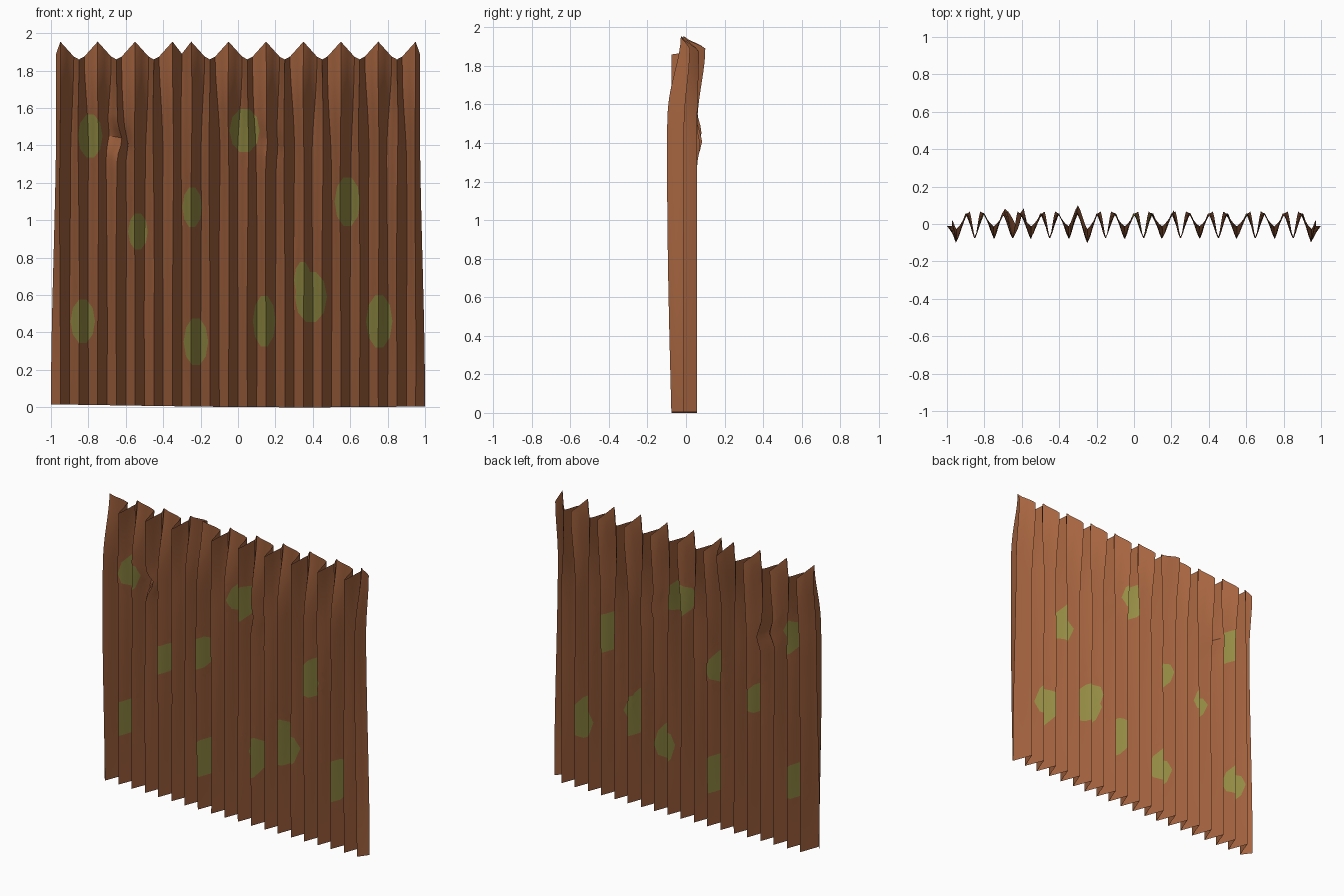
import bpy, bmesh, math
from mathutils import Vector

cube = bpy.data.objects.get("Cube")
if cube:
    bpy.data.objects.remove(cube, do_unlink=True)

FOLDS, SUB, ROWS = 40, 4, 44
# Front pleats that are gathered up into a tall hook point
PEAKS = set(range(1, 14, 4)) | set(range(15, FOLDS, 4))


def material(name, rgb):
    m = bpy.data.materials.new(name)
    m.use_nodes = True
    m.diffuse_color = (*rgb, 1)
    m.node_tree.nodes["Principled BSDF"].inputs["Base Color"].default_value = (*rgb, 1)
    return m


def smooth(a, b, v):
    v = min(max((v - a) / (b - a), 0), 1)
    return v * v * (3 - 2 * v)


def fold_point(i, t):
    """Point on crease line i at height fraction t."""
    x = -1 + 2 * i / FOLDS
    gather = smooth(0.75, 1, t) ** 1.5
    low = 0.01 - 0.01 * math.sin(1.6 * x + 1)
    if i in (0, FOLDS):                       # free side edges
        x *= 1 - 0.028 * smooth(0, 0.85, t)
        y, top = -0.01 + 0.03 * gather, 1.89
    elif i % 2 == 0:                          # back creases
        side = (i - 1 in PEAKS) - (i + 1 in PEAKS)
        x += 0.022 * side * smooth(0.7, 1, t)
        y, top = 0.057 + 0.01 * gather, 1.875
        if i == 14:                           # between the paired points
            y, top = 0.057 + 0.043 * gather, 1.89
    elif i in PEAKS:                          # tall front creases
        bow = 0.022 if i in (1, 15, 39) else 0.002
        y = -0.076 - bow * math.sin(math.pi * min(1, t * 0.75)) + 0.065 * gather
        top = 1.955
    else:                                     # short front creases
        y, top = -0.074, 1.86
    if 0 < i < FOLDS:
        x += 0.007 * t * math.sin(2.3 * i + 5 * t) * (1 - gather)
    return Vector((x, y, low + (top - low) * t))


def dent(p, cx, cz, push):
    """Local crumple in the cloth."""
    d = ((p.x - cx) / 0.06) ** 2 + ((p.z - cz + 0.5 * (p.x - cx)) / 0.06) ** 2
    w = math.exp(-d)
    p.y += push * w
    p.x += 0.5 * push * w


# Pleated cloth sheet
bm = bmesh.new()
columns = []
for c in range(FOLDS * SUB + 1):
    i, f = min(c // SUB, FOLDS - 1), 0
    f = c / SUB - i
    column = []
    for r in range(ROWS + 1):
        t = r / ROWS
        a, b = fold_point(i, t), fold_point(i + 1, t)
        p = a.lerp(b, f)
        curve = 0.5 * smooth(0, 0.5, t)
        p.y += (b.y - a.y) * curve * (smooth(0, 1, f) - f)
        dent(p, -0.65, 1.43, 0.05)
        dent(p, 0.18, 1.4, 0.02)
        column.append(bm.verts.new(p))
    columns.append(column)
for left, right in zip(columns, columns[1:]):
    for r in range(ROWS):
        bm.faces.new((left[r], right[r], right[r + 1], left[r + 1]))

# Moss patches: centre x, centre z, half width, half height
PATCHES = [(-0.79, 1.45, 0.065, 0.12), (0.035, 1.48, 0.08, 0.12),
           (0.585, 1.1, 0.068, 0.135), (-0.245, 1.07, 0.052, 0.11),
           (-0.535, 0.94, 0.052, 0.1), (-0.83, 0.46, 0.065, 0.12),
           (-0.225, 0.35, 0.065, 0.13), (0.14, 0.46, 0.06, 0.14),
           (0.39, 0.59, 0.085, 0.14), (0.345, 0.68, 0.045, 0.1),
           (0.755, 0.46, 0.07, 0.145)]
SIDES = 10
for cx, cz, w, h in PATCHES:
    def near(face):
        m = face.calc_center_median()
        return abs(m.x - cx) < w + 0.04 and abs(m.z - cz) < h + 0.06
    planes = []
    for k in range(SIDES):
        a = math.tau * (k + 0.5) / SIDES
        n = Vector((math.cos(a) / w, 0, math.sin(a) / h))
        co = Vector((cx, 0, cz)) + 0.96 * Vector((w * math.cos(a), 0, h * math.sin(a)))
        planes.append((co, n.normalized()))
    for co, n in planes:
        faces = [f for f in bm.faces if near(f)]
        edges = {e for f in faces for e in f.edges}
        verts = {v for f in faces for v in f.verts}
        bmesh.ops.bisect_plane(bm, geom=[*verts, *edges, *faces], dist=1e-5,
                               plane_co=co, plane_no=n)
    for f in bm.faces:
        m = f.calc_center_median()
        if near(f) and all((m - co).dot(n) < 0 for co, n in planes):
            f.material_index = 1

mesh = bpy.data.meshes.new("curtain_cloth")
bm.to_mesh(mesh)
bm.free()
curtain = bpy.data.objects.new("curtain_cloth", mesh)
bpy.context.scene.collection.objects.link(curtain)
mesh.materials.append(material("rust_brown_cloth", (0.376, 0.127, 0.05)))
mesh.materials.append(material("moss_green", (0.31, 0.275, 0.06)))

bpy.ops.object.select_all(action="DESELECT")
curtain.select_set(True)
bpy.context.view_layer.objects.active = curtain
bpy.ops.object.shade_smooth_by_angle(angle=math.radians(30))
